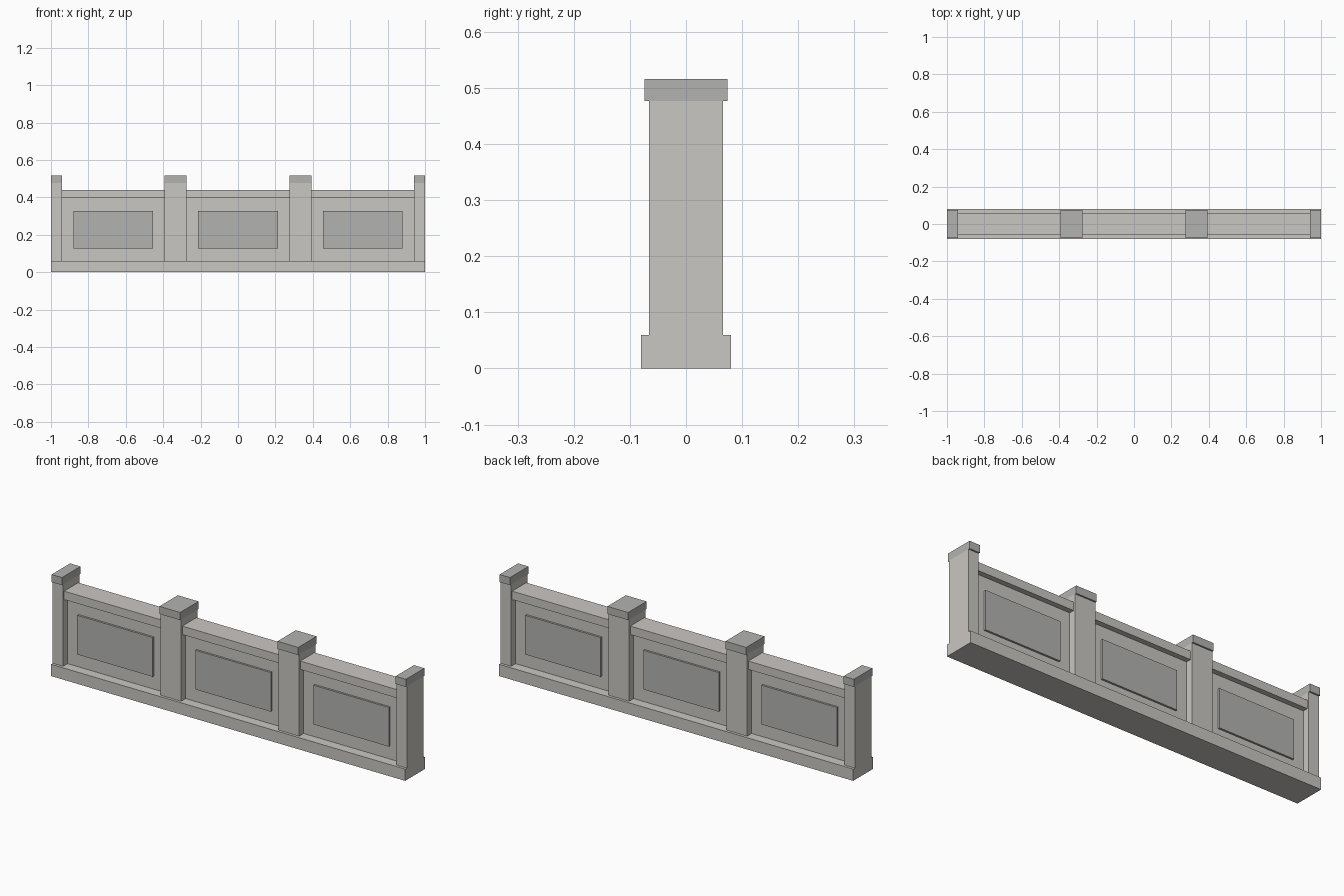
import bpy

if "Cube" in bpy.data.objects:
    bpy.data.objects.remove(bpy.data.objects["Cube"])


def material(name, rgb):
    m = bpy.data.materials.new(name)
    m.diffuse_color = (*rgb, 1)
    m.use_nodes = True
    m.node_tree.nodes["Principled BSDF"].inputs["Base Color"].default_value = m.diffuse_color
    return m


STONE = material("stone", (0.59, 0.57, 0.54))
DARK = material("dark_stone", (0.45, 0.45, 0.44))


def box(name, x0, x1, half_depth, z0, z1, mat):
    """Box spanning x0..x1, +-half_depth in y, z0..z1."""
    bpy.ops.mesh.primitive_cube_add(size=1, location=((x0 + x1) / 2, 0, (z0 + z1) / 2))
    ob = bpy.context.object
    ob.name = name
    ob.scale = (x1 - x0, 2 * half_depth, z1 - z0)
    bpy.ops.object.transform_apply(location=False, rotation=False, scale=True)
    ob.data.materials.append(mat)
    return ob


BAY = 2 / 3      # spacing between post centres
POST = 0.0585    # half width of a post

# Plinth along the whole length
box("plinth", -1, 1, 0.08, 0, 0.06, STONE)

# Posts with caps; the end posts are cut in half at the wall ends
for i in range(4):
    c = -1 + i * BAY
    x0, x1 = max(-1, c - POST), min(1, c + POST)
    box(f"post_{i}", x0, x1, 0.066, 0.06, 0.477, STONE)
    box(f"post_cap_{i}", x0, x1, 0.074, 0.477, 0.516, DARK)

# Bays: thin wall, raised panel on both faces, top rail
for i in range(3):
    c = (i - 1) * BAY
    h = BAY / 2 - POST
    box(f"wall_{i}", c - h, c + h, 0.03, 0.06, 0.397, STONE)
    box(f"raised_panel_{i}", c - 0.213, c + 0.213, 0.04, 0.127, 0.327, DARK)
    box(f"top_rail_{i}", c - h, c + h, 0.057, 0.397, 0.44, STONE)
